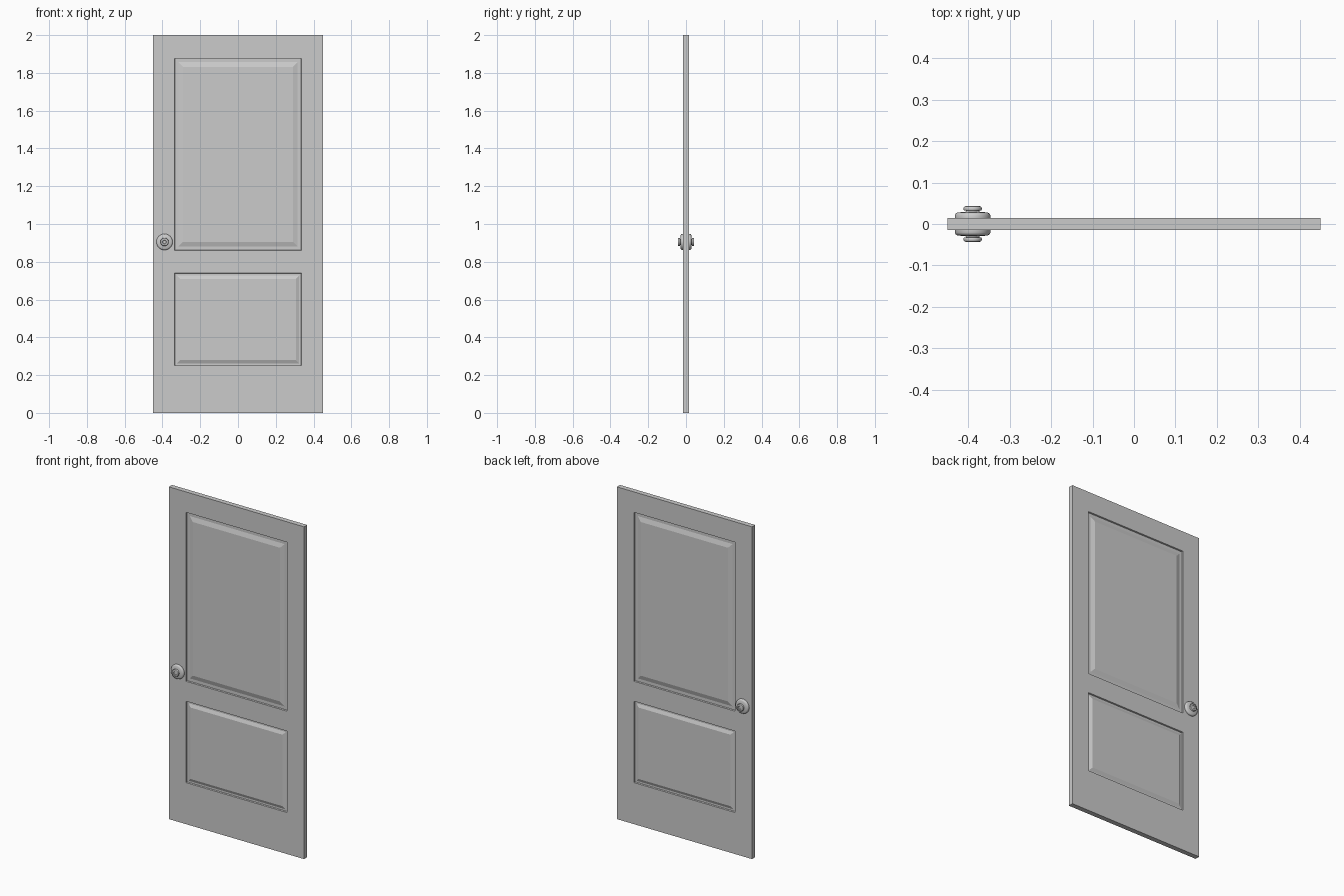
import bpy, bmesh, math
from mathutils import Vector

if "Cube" in bpy.data.objects:
    bpy.data.objects.remove(bpy.data.objects["Cube"])

T = 0.015            # half thickness of the slab


def add_object(name, bm):
    mesh = bpy.data.meshes.new(name)
    bm.to_mesh(mesh)
    bm.free()
    obj = bpy.data.objects.new(name, mesh)
    bpy.context.collection.objects.link(obj)
    return obj


# Door slab: a sheet divided at the panel edges, thickened to a solid
xs = [-0.45, -0.336, 0.336, 0.45]
zs = [0, 0.25, 0.74, 0.86, 1.877, 2]
bm = bmesh.new()
grid = [[bm.verts.new((x, -T, z)) for x in xs] for z in zs]
for low, high in zip(grid, grid[1:]):
    for i in range(len(xs) - 1):
        bm.faces.new((low[i], low[i + 1], high[i + 1], high[i]))
ext = bmesh.ops.extrude_face_region(bm, geom=bm.faces[:], use_keep_orig=True)
back = [g for g in ext["geom"] if isinstance(g, bmesh.types.BMVert)]
bmesh.ops.translate(bm, verts=back, vec=(0, 2 * T, 0))
bmesh.ops.recalc_face_normals(bm, faces=bm.faces[:])


# Raised panels on both sides: steep wall, flat groove, sloped border
def raised_panel(zmid, groove, slope):
    faces = [f for f in bm.faces if abs(f.normal.y) > 0.9
             and (f.calc_center_median() - Vector((0, f.verts[0].co.y, zmid))).length < 0.01]
    for width, depth in ((0.002, -0.008), (groove, 0), (slope, 0.008)):
        bmesh.ops.inset_individual(bm, faces=faces, thickness=width, depth=depth,
                                   use_even_offset=True)


raised_panel((0.25 + 0.74) / 2, 0.010, 0.018)
raised_panel((0.86 + 1.877) / 2, 0.018, 0.026)
add_object("door_slab", bm)

# Door knob: lathed rosette, neck and knob, mirrored to the back
profile = [(0.043, 0.014), (0.043, 0.021), (0.041, 0.025), (0.036, 0.028),
           (0.017, 0.029), (0.016, 0.033), (0.021, 0.033), (0.022, 0.035),
           (0.022, 0.039), (0.020, 0.042), (0.017, 0.043), (0.011, 0.043),
           (0.009, 0.041), (0, 0.041)]
bm = bmesh.new()
verts = [bm.verts.new((r, -y, 0)) for r, y in profile]
edges = [bm.edges.new(pair) for pair in zip(verts, verts[1:])]
bmesh.ops.spin(bm, geom=verts + edges, cent=(0, 0, 0), axis=(0, 1, 0),
               angle=math.tau, steps=32)
bmesh.ops.remove_doubles(bm, verts=bm.verts[:], dist=0.0001)
bmesh.ops.recalc_face_normals(bm, faces=bm.faces[:])
if sum(f.normal.y for f in bm.faces) > 0:
    bmesh.ops.reverse_faces(bm, faces=bm.faces[:])
knob = add_object("door_knob", bm)
knob.location = (-0.389, 0, 0.905)
bpy.context.view_layer.objects.active = knob
knob.select_set(True)
bpy.ops.object.shade_smooth_by_angle(angle=math.radians(35))
mirror = knob.modifiers.new("back_knob", "MIRROR")
mirror.use_axis = (False, True, False)
mirror.use_clip = False
